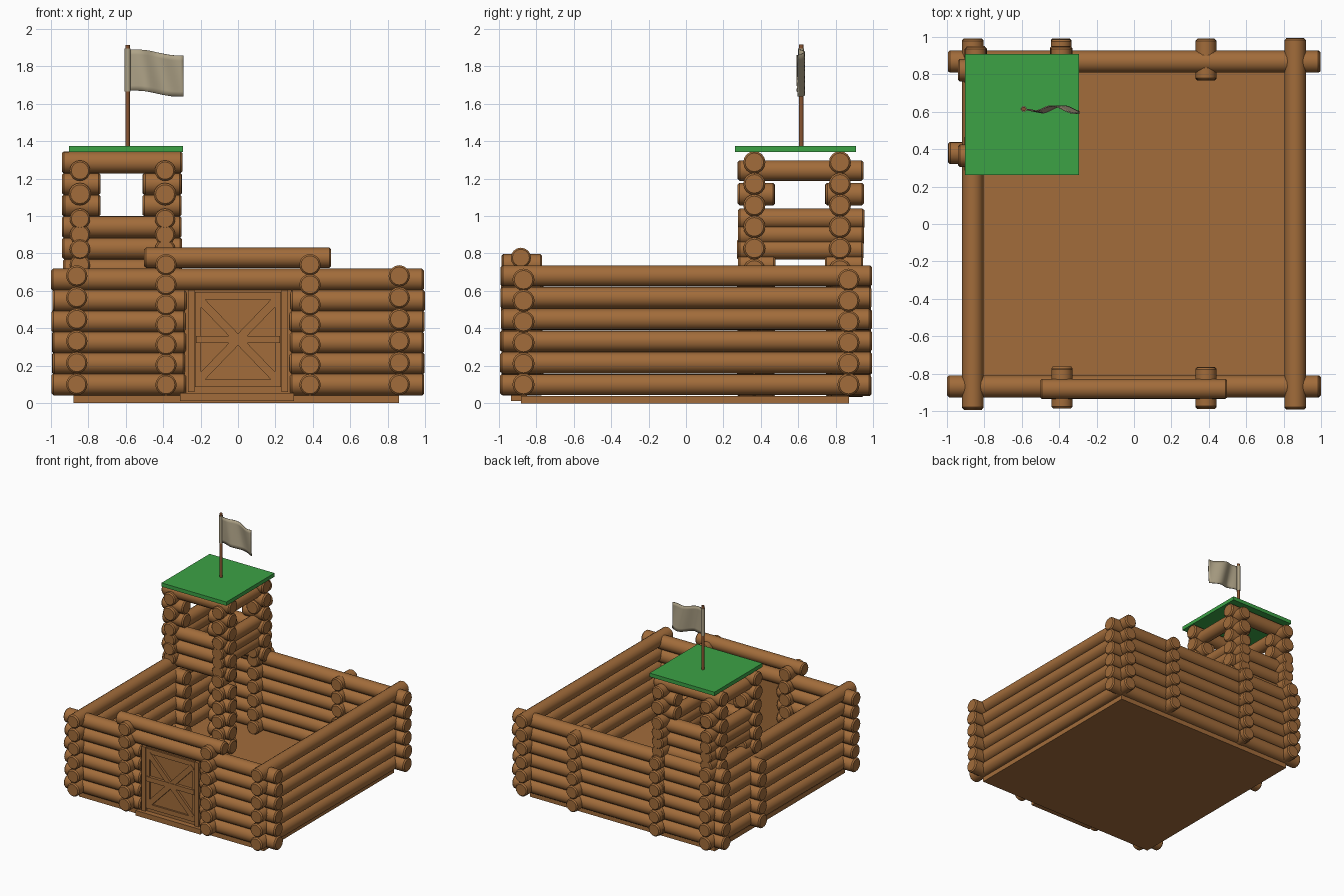
import bpy, bmesh, math, random
from mathutils import Matrix, Vector

if "Cube" in bpy.data.objects:
    bpy.data.objects.remove(bpy.data.objects["Cube"])

random.seed(4)


def material(name, rgb):
    m = bpy.data.materials.new(name)
    m.diffuse_color = (*rgb, 1)
    m.use_nodes = True
    m.node_tree.nodes["Principled BSDF"].inputs["Base Color"].default_value = m.diffuse_color
    return m


WOOD = material("log brown", (0.36, 0.15, 0.043))
POLE = material("dark pole brown", (0.25, 0.09, 0.03))
GREEN = material("roof green", (0.045, 0.36, 0.06))
CLOTH = material("beige cloth", (0.42, 0.36, 0.24))


def finish(name, bm, mat, smooth=True):
    bmesh.ops.recalc_face_normals(bm, faces=bm.faces)
    me = bpy.data.meshes.new(name)
    bm.to_mesh(me)
    bm.free()
    ob = bpy.data.objects.new(name, me)
    bpy.context.collection.objects.link(ob)
    me.materials.append(mat)
    if smooth:
        bpy.ops.object.select_all(action='DESELECT')
        ob.select_set(True)
        bpy.context.view_layer.objects.active = ob
        bpy.ops.object.shade_smooth_by_angle(angle=math.radians(35))
    return ob


def log(bm, axis, a, b, other, z, r=0.059, n=16):
    """Chamfered log along axis 'x' or 'y' from a to b."""
    a += random.uniform(-.004, .004)
    b += random.uniform(-.004, .004)
    rings = []
    for t, k in ((a, .84), (a + .01, 1), (b - .01, 1), (b, .84)):
        ring = []
        for i in range(n):
            w = 2 * math.pi * i / n
            u, v = other + r * k * math.cos(w), z + r * k * math.sin(w)
            ring.append(bm.verts.new((t, u, v) if axis == 'x' else (u, t, v)))
        rings.append(ring)
    for p, q in zip(rings, rings[1:]):
        for i in range(n):
            j = (i + 1) % n
            bm.faces.new((p[i], p[j], q[j], q[i]))
    bm.faces.new(rings[0])
    bm.faces.new(rings[-1])


def box(bm, x0, x1, y0, y1, z0, z1, rot=0):
    c = Vector(((x0 + x1) / 2, (y0 + y1) / 2, (z0 + z1) / 2))
    m = (Matrix.Translation(c) @ Matrix.Rotation(rot, 4, 'Y')
         @ Matrix.Diagonal((x1 - x0, y1 - y0, z1 - z0, 1)))
    bmesh.ops.create_cube(bm, size=1, matrix=m)


FRONT_Z = [.10 + .112 * i for i in range(6)]
SIDE_Z = [.10 + .116 * i for i in range(6)]

# floor
bm = bmesh.new()
box(bm, -.88, .86, -.88, .87, 0, .04)
finish("floor", bm, WOOD, False)

# side walls
for name, s in (("left_wall", -1), ("right_wall", 1)):
    bm = bmesh.new()
    for z in SIDE_Z:
        log(bm, 'y', -.99, .99, s * .862, z, .057)
    finish(name, bm, WOOD)

# back wall with short cross logs
bm = bmesh.new()
for z in FRONT_Z:
    log(bm, 'x', -.995, .995, .868, z)
for x in (-.39, .385):
    for z in FRONT_Z:
        log(bm, 'y', .77, .99, x, z - .006, .055)
finish("back_wall", bm, WOOD)

# front wall, split around the gate
bm = bmesh.new()
for z in FRONT_Z[:-1]:
    log(bm, 'x', -.995, -.28, -.868, z)
    log(bm, 'x', .28, .995, -.868, z)
log(bm, 'x', -.995, .995, -.868, FRONT_Z[-1])
for x in (-.385, .385):
    for i in range(7):
        log(bm, 'y', -.985, -.765, x, .098 + .107 * i, .057)
finish("front_wall", bm, WOOD)

# beam over the gate
bm = bmesh.new()
log(bm, 'x', -.498, .498, -.882, .777, .054)
finish("gate_beam", bm, WOOD)

# gate: panel, frame, cross braces and hinge bar
bm = bmesh.new()
box(bm, -.285, .285, -.89, -.85, .04, .605)
for s in (-1, 1):
    box(bm, s * .25 - .018, s * .25 + .018, -.915, -.85, .06, .605)
    box(bm, s * .215 - .016, s * .215 + .016, -.905, -.85, .09, .585)
box(bm, -.23, .23, -.905, -.85, .555, .595)
box(bm, -.23, .23, -.905, -.85, .085, .125)
finish("gate_panel", bm, WOOD, False)
bm = bmesh.new()
for s in (-1, 1):
    box(bm, -.295, .295, -.91, -.88, .318, .362, s * math.radians(46))
box(bm, -.225, .225, -.914, -.88, .32, .36)
finish("gate_braces", bm, WOOD, False)
bm = bmesh.new()
box(bm, -.31, .30, -.935, -.85, .012, .055)
finish("gate_threshold", bm, WOOD, False)

# watch tower: front and back faces
XA, XB = -.938, -.302
bm = bmesh.new()
for y in (.365, .822):
    for i, z in enumerate(1.287 - .115 * k for k in range(6)):
        if i in (1, 2):                       # window rows
            log(bm, 'x', XA, -.735, y, z)
            log(bm, 'x', -.508, XB, y, z)
        else:
            log(bm, 'x', XA, XB, y, z)
for k in range(5):                            # doorway stubs below
    z = .10 + .115 * k
    log(bm, 'x', -.995, -.735, .38, z)
    log(bm, 'x', -.508, XB, .365, z)
finish("tower_front_and_back", bm, WOOD)

# watch tower: left and right faces
bm = bmesh.new()
for x in (-.845, -.39):
    for z in (1.243, .985, .90, .822):
        log(bm, 'y', .275, .95, x, z, .055)
    for a, b in ((.275, .475), (.745, .95)):  # window row
        log(bm, 'y', a, b, x, 1.117, .06)
        log(bm, 'y', a, b, x, .74, .055)
for k in range(6):                            # open lower right face
    z = .09 + .115 * k
    log(bm, 'y', .275, .475, -.39, z, .057)
    log(bm, 'y', .745, .95, -.39, z, .057)
finish("tower_sides", bm, WOOD)

# roof
bm = bmesh.new()
box(bm, -.903, -.293, .262, .908, 1.342, 1.374)
finish("tower_roof", bm, GREEN, False)

# flag pole
bm = bmesh.new()
for r, z0, z1 in ((.012, 1.36, 1.915), (.016, 1.665, 1.895)):
    bmesh.ops.create_cone(bm, cap_ends=True, segments=12, radius1=r, radius2=r, depth=z1 - z0,
                          matrix=Matrix.Translation((-.59, .615, (z0 + z1) / 2)))
pole = finish("flag_pole", bm, POLE)
pole.data.materials.append(CLOTH)
for f in pole.data.polygons:                  # cloth sleeve round the pole
    v = [pole.data.vertices[i].co for i in f.vertices]
    if all(1.66 < p.z < 1.9 for p in v):
        f.material_index = 1

# waving flag
bm = bmesh.new()
NX, NZ = 18, 8
grid = []
for i in range(NX + 1):
    u = i / NX
    col = []
    for j in range(NZ + 1):
        v = j / NZ
        y = .612 + .02 * min(1, 3 * u) * math.sin(7.5 * u + 1.6 * v + 2.6)
        z = 1.67 - .03 * u + .22 * v + .006 * math.sin(6 * u)
        col.append(bm.verts.new((-.58 + .288 * u, y, z)))
    grid.append(col)
for i in range(NX):
    for j in range(NZ):
        bm.faces.new((grid[i][j], grid[i + 1][j], grid[i + 1][j + 1], grid[i][j + 1]))
flag = finish("flag", bm, CLOTH)
mod = flag.modifiers.new("thickness", 'SOLIDIFY')
mod.thickness = .006
mod.offset = 0
